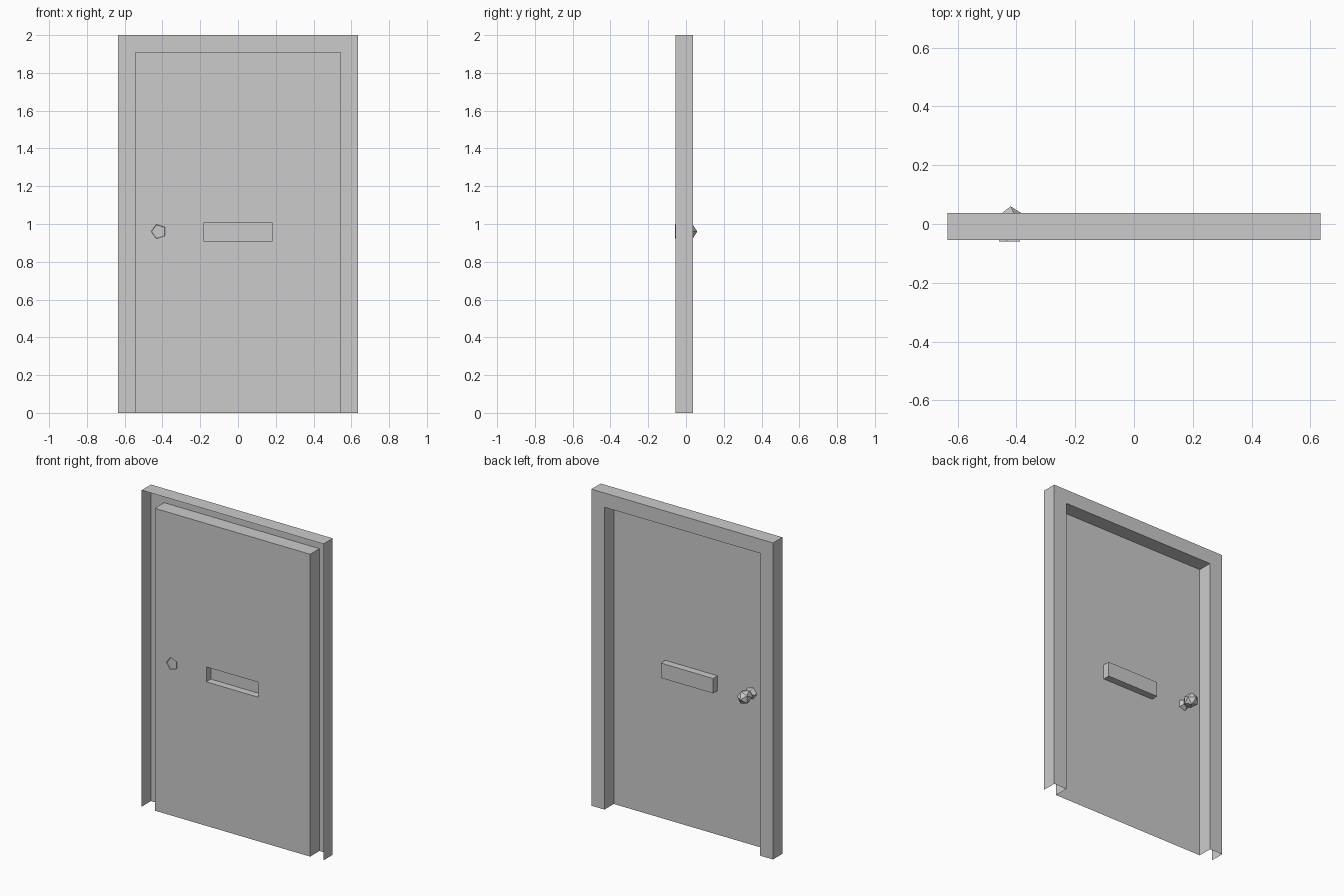
import bpy
from math import cos, sin, pi

if "Cube" in bpy.data.objects:
    bpy.data.objects.remove(bpy.data.objects["Cube"])

FRONT, BACK = -0.055, 0.038     # door panel plane, rear face of the casing
POCKET = -0.010                 # rear face of the mail slot


def make(name, verts, faces):
    me = bpy.data.meshes.new(name)
    me.from_pydata(verts, [], faces)
    me.update()
    ob = bpy.data.objects.new(name, me)
    bpy.context.collection.objects.link(ob)
    return ob


def strips(count, n, closed):
    """Quads joining successive rings of n points."""
    faces = []
    for r in range(count - 1):
        for i in range(n if closed else n - 1):
            j = (i + 1) % n
            faces.append((r*n + i, r*n + j, (r+1)*n + j, (r+1)*n + i))
    return faces


# Door casing: an open-fronted channel around three sides
casing = []
for w, h, y in [(0.635, 2.0, FRONT), (0.635, 2.0, BACK),
                (0.543, 1.91, BACK), (0.543, 1.91, FRONT)]:
    casing += [(-w, y, 0), (-w, y, h), (w, y, h), (w, y, 0)]
make("door_frame", casing, strips(4, 4, False))

# Door panel: 3 x 3 grid with the middle cell left open for the slot
xs = [-0.543, -0.183, 0.183, 0.543]
zs = [0, 0.91, 1.004, 1.91]
panel = [(x, FRONT, z) for z in zs for x in xs]
cells = [(4*r + c, 4*r + c + 4, 4*r + c + 5, 4*r + c + 1)
         for r in range(3) for c in range(3) if (r, c) != (1, 1)]
make("door_panel", panel, cells)

# Mail slot: pocket open at the front, bulging out of the back
slot = [(x, y, z) for y in (FRONT, POCKET)
        for x, z in ((xs[1], zs[1]), (xs[2], zs[1]), (xs[2], zs[2]), (xs[1], zs[2]))]
make("mail_slot", slot, strips(2, 4, True) + [(7, 6, 5, 4)])

# Door knob: icosahedral head, pinched neck and flared five-sided base
knob = []
for r, y, turn in [(0.04, -0.059, pi), (0.023, -0.03, pi),
                   (0.04, -0.005, pi), (0.04, 0.035, pi + pi/5)]:
    knob += [(-0.42 + r*cos(turn + 2*pi*i/5), y, 0.96 + r*sin(turn + 2*pi*i/5))
             for i in range(5)]
knob.append((-0.42, 0.06, 0.96))
faces = strips(3, 5, True)
for i in range(5):
    j = (i + 1) % 5
    faces += [(10 + i, 10 + j, 15 + i), (10 + j, 15 + j, 15 + i), (15 + i, 15 + j, 20)]
knob_ob = make("door_knob", knob, [f[::-1] for f in faces])
